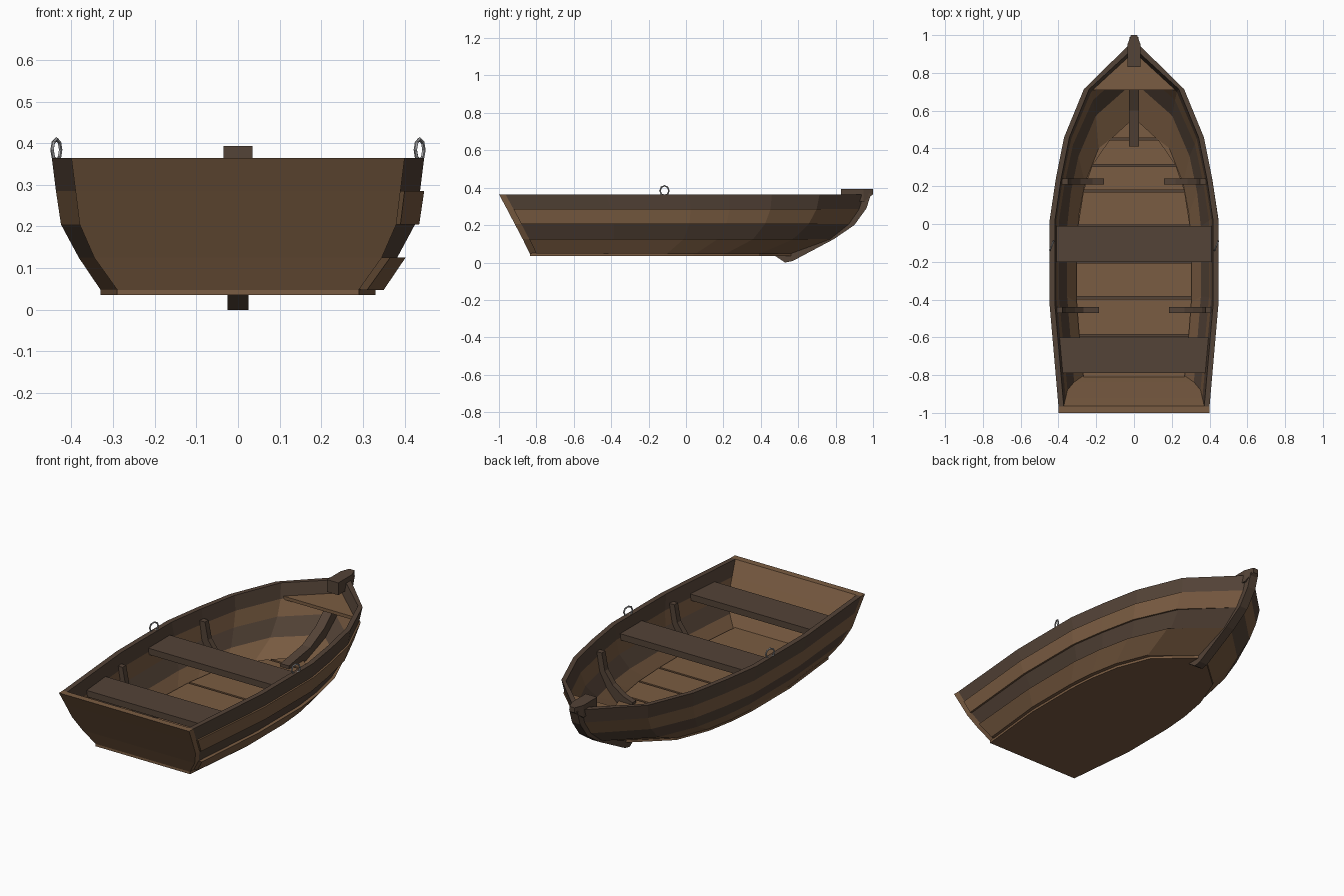
import bpy, bmesh, math

if "Cube" in bpy.data.objects:
    bpy.data.objects.remove(bpy.data.objects["Cube"])

def mat(name, c):
    m = bpy.data.materials.new(name)
    m.diffuse_color = (*c, 1)
    m.use_nodes = True
    m.node_tree.nodes["Principled BSDF"].inputs["Base Color"].default_value = m.diffuse_color
    return m

BROWN = mat("warm brown wood", (0.195, 0.107, 0.054))
DARK = mat("dark brown wood", (0.088, 0.056, 0.038))
GREY = mat("grey metal", (0.36, 0.36, 0.37))

# hull lines: height, stern y, bow y, half breadth at each station
STATIONS = [-1, -.45, 0, .22, .45, .71, .96]
LEVELS = [
    (.365, -1.0, .96, [.40, .447, .447, .415, .37, .265, .015]),
    (.285, -.957, .935, [.39, .437, .437, .405, .36, .255, .015]),
    (.205, -.915, .88, [.38, .425, .425, .395, .35, .245, .015]),
    (.125, -.873, .78, [.345, .382, .382, .362, .322, .23, .015]),
    (.048, -.835, .57, [.29, .33, .33, .317, .287, .215, .015]),
]

def outline(i, start=0.0):
    z, a, b, w = LEVELS[i]
    a += start
    return [(x, a + (s + 1) / 1.96 * (b - a), z) for s, x in zip(STATIONS, w)]

def half(i, y):
    p = outline(i)
    for (x0, y0, _), (x1, y1, _) in zip(p, p[1:]):
        if y <= y1:
            return x0 + (x1 - x0) * (y - y0) / (y1 - y0)
    return .01

def make(name, verts, faces, m):
    bm = bmesh.new()
    vs = [bm.verts.new(v) for v in verts]
    for f in faces:
        bm.faces.new([vs[k] for k in f])
    bmesh.ops.recalc_face_normals(bm, faces=bm.faces)
    me = bpy.data.meshes.new(name)
    bm.to_mesh(me)
    bm.free()
    me.materials.append(m)
    ob = bpy.data.objects.new(name, me)
    bpy.context.collection.objects.link(ob)
    return ob

def skin(name, rings, m):
    """Closed solid through matching rings of points, capped at both ends."""
    n = len(rings[0])
    verts = [v for r in rings for v in r]
    faces = [list(range(n)), list(range(len(verts) - n, len(verts)))]
    for r in range(len(rings) - 1):
        for k in range(n):
            j = (k + 1) % n
            faces.append([r*n + k, r*n + j, r*n + n + j, r*n + n + k])
    return make(name, verts, faces, m)

def slab(name, pts, z0, z1, m):
    return skin(name, [[(x, y, z) for x, y in pts] for z in (z0, z1)], m)

def side_profile(name, pts, w, m):
    return skin(name, [[(x, y, z) for y, z in pts] for x in (-w, w)], m)

def cross_board(name, y0, y1, w0, w1, z0, z1, m):
    return slab(name, [(-w0, y0), (w0, y0), (w1, y1), (-w1, y1)], z0, z1, m)

# planked sides, alternating colours; the right side has slightly lapped planks
T = .028
for i in range(4):
    for s, side in ((1, "right"), (-1, "left")):
        lap = (0, .01, 0, .02)[i] if s > 0 else 0
        rings = []
        for k, (u, l) in enumerate(zip(outline(i, .035), outline(i + 1, .035))):
            end = k == 6
            lp = 0 if end else lap
            back = .03 if end else 0
            ring = []
            for (x, y, z), d in ((u, lp), (l, lp), (l, -T), (u, -T)):
                inner = d < 0
                ring.append((s * max(.002, x + d), y - (back if inner else 0), z))
            rings.append(ring)
        skin(f"{side}_hull_plank_{i + 1}", rings, BROWN if i % 2 else DARK)

# slanted transom at the stern
rings = []
for z, a, b, w in LEVELS:
    rings.append([(-w[0], a, z), (w[0], a, z), (w[0], a + .036, z), (-w[0], a + .036, z)])
skin("transom", rings, BROWN)

# bottom board
bot = [(x, y) for x, y, z in outline(4)]
slab("bottom_board", bot + [(-x, y) for x, y in reversed(bot)], .035, .05, BROWN)

# floor planks over a dark base that shows in the gaps
edges = [-.82, -.59, -.39, -.2, -.01, .175, .31, .45, .56]
base = [(half(4, y) - .025, y) for y in edges]
slab("floor_gap_base", base + [(-x, y) for x, y in reversed(base)], .05, .056, DARK)
for n, (a, b) in enumerate(zip(edges, edges[1:])):
    a, b = a + .006, b - .006
    cross_board(f"floor_plank_{n + 1}", a, b, half(4, a) - .025,
                max(.01, half(4, b) - .025), .054, .072, BROWN)

# seats
for name, a, b in (("middle_seat", -.2, -.01), ("rear_seat", -.79, -.6)):
    cross_board(name, a, b, half(1, a) - .016, half(1, b) - .016, .27, .305, DARK)

# small bow deck
cross_board("bow_deck", .71, .915, half(1, .71) - .015, .02, .28, .298, BROWN)

# ribs
for y, foot, tag in ((.225, .16, "front"), (-.455, .185, "rear")):
    out = [(half(1, y) - .022, .31), (half(2, y) - .022, .205),
           (half(3, y) - .022, .125), (half(4, y) - .022, .06), (foot, .06)]
    inn = [(foot, .085), (half(4, y) - .06, .105), (half(3, y) - .065, .15),
           (half(2, y) - .06, .215), (half(1, y) - .055, .31)]
    for s, side in ((1, "right"), (-1, "left")):
        skin(f"{tag}_{side}_rib",
             [[(s * x, y + d, z) for x, z in out + inn] for d in (-.016, .016)], DARK)

# outer stem, head post and inner stem
side_profile("outer_stem", [(.99, .37), (.965, .29), (.9, .2), (.79, .125), (.57, .008),
             (.53, 0), (.47, .04), (.56, .05), (.74, .135), (.86, .21), (.92, .29),
             (.93, .37)], .025, DARK)
skin("stem_head", [[(-w, y, z0), (w, y, z0), (w, y, .393), (-w, y, .393)]
     for w, y, z0 in ((.035, .83, .325), (.035, .95, .325), (.016, 1.0, .365))], DARK)
side_profile("inner_stem", [(.41, .09), (.6, .12), (.72, .18), (.8, .25), (.84, .29),
             (.9, .29), (.88, .24), (.78, .14), (.58, .062), (.41, .062)], .026, DARK)

# metal oarlock rings on the rails
for s, side in ((1, "right"), (-1, "left")):
    bpy.ops.mesh.primitive_torus_add(major_segments=8, minor_segments=5,
        major_radius=.026, minor_radius=.0045, location=(s * .436, -.115, .384),
        rotation=(math.pi / 8, math.pi / 2, 0))
    ob = bpy.context.object
    ob.name = f"{side}_oarlock"
    ob.data.materials.append(GREY)
